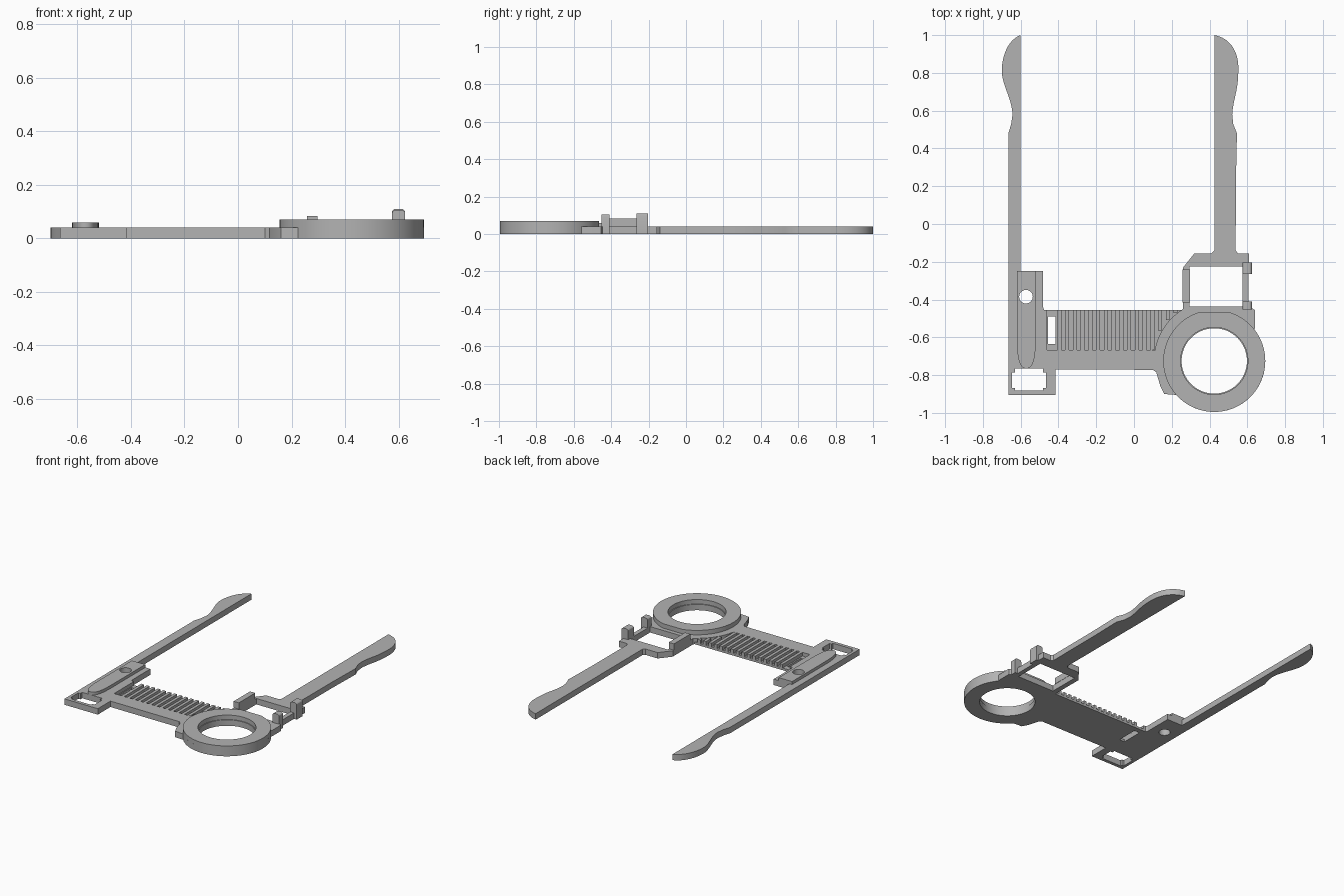
import bpy
import bmesh
from math import sin, cos, radians, sqrt
from mathutils import Vector
from mathutils.geometry import interpolate_bezier

if "Cube" in bpy.data.objects:
    bpy.data.objects.remove(bpy.data.objects["Cube"])

grey = bpy.data.materials.new("plain grey")
grey.use_nodes = True
grey.diffuse_color = (0.45, 0.45, 0.45, 1)
grey.node_tree.nodes["Principled BSDF"].inputs["Base Color"].default_value = grey.diffuse_color
parts = []


def finish(name, bm):
    mesh = bpy.data.meshes.new(name)
    bmesh.ops.recalc_face_normals(bm, faces=bm.faces)
    bm.to_mesh(mesh)
    bm.free()
    mesh.materials.append(grey)
    obj = bpy.data.objects.new(name, mesh)
    bpy.context.collection.objects.link(obj)
    parts.append(obj)
    return obj


def plate(name, z0, z1, *loops):
    """Flat plate: the first loop is the outline, the others are holes."""
    curve = bpy.data.curves.new(name, "CURVE")
    curve.dimensions = "2D"
    curve.fill_mode = "BOTH"
    curve.extrude = (z1 - z0) / 2
    for loop in loops:
        spline = curve.splines.new("POLY")
        spline.points.add(len(loop) - 1)
        for p, (x, y) in zip(spline.points, loop):
            p.co = (x, y, 0, 1)
        spline.use_cyclic_u = True
    temp = bpy.data.objects.new(name + " outline", curve)
    bpy.context.collection.objects.link(temp)
    bpy.context.view_layer.update()
    mesh = bpy.data.meshes.new_from_object(
        temp.evaluated_get(bpy.context.evaluated_depsgraph_get()))
    bm = bmesh.new()
    bm.from_mesh(mesh)
    bpy.data.objects.remove(temp)
    bpy.data.curves.remove(curve)
    bpy.data.meshes.remove(mesh)
    bmesh.ops.remove_doubles(bm, verts=bm.verts, dist=1e-5)
    bmesh.ops.translate(bm, verts=bm.verts, vec=(0, 0, (z0 + z1) / 2))
    for f in bm.faces:
        f.material_index = 0
    return finish(name, bm)


def box(name, x0, x1, y0, y1, z0, z1, round_top=0):
    bm = bmesh.new()
    bmesh.ops.create_cube(bm, size=1)
    for v in bm.verts:
        v.co = ((x0 + x1) / 2 + v.co.x * (x1 - x0),
                (y0 + y1) / 2 + v.co.y * (y1 - y0),
                (z0 + z1) / 2 + v.co.z * (z1 - z0))
    if round_top:
        edges = [e for e in bm.edges
                 if all(v.co.z > z1 - 1e-4 for v in e.verts)
                 and abs(e.verts[0].co.x - e.verts[1].co.x) < 1e-4]
        bmesh.ops.bevel(bm, geom=edges, offset=round_top, segments=3,
                        profile=0.5, affect="EDGES")
    return finish(name, bm)


def rect(x0, x1, y0, y1):
    return [(x0, y0), (x1, y0), (x1, y1), (x0, y1)]


def arc(c, r, a0, a1, n):
    return [(c[0] + r * cos(radians(a0 + (a1 - a0) * i / n)),
             c[1] + r * sin(radians(a0 + (a1 - a0) * i / n))) for i in range(n + 1)]


def circle(c, r, n=64):
    return arc(c, r, 0, 360, n)[:-1]


def bez(*pts, n=12):
    return [(p.x, p.y) for p in interpolate_bezier(*[Vector((*p, 0)) for p in pts], n)]


RING = (0.425, -0.725)
PIN = (-0.572, -0.385)
T = 0.04
shoulder = arc(RING, 0.32, 170, 122, 12)

# Main plate: both blade arms, buckle, crossbar, ring seat and square frame
outline = (
    [(-0.665, -0.905), (-0.415, -0.905), (-0.415, -0.77), (0.1, -0.772),
     (0.118, -0.785), (0.14, -0.86), (0.16, -0.9), (0.225, -0.905)]
    + arc(RING, 0.27, 222, 398, 60)
    + [(0.64, -0.55), (0.64, -0.455), (0.605, -0.435), (0.605, -0.2),
       (0.61, -0.2), (0.61, -0.155), (0.55, -0.155), (0.538, -0.14),
       (0.54, 0.25), (0.545, 0.48), (0.525, 0.53)]
    + bez((0.52, 0.58), (0.525, 0.66), (0.55, 0.7), (0.552, 0.8))
    + bez((0.552, 0.8), (0.56, 0.91), (0.51, 0.985), (0.425, 1))[1:]
    + [(0.425, -0.14), (0.41, -0.155), (0.32, -0.155), (0.26, -0.23), (0.26, -0.448)]
    + shoulder[::-1]
    + [(0.085, -0.667), (-0.46, -0.667), (-0.46, -0.455), (-0.475, -0.455),
       (-0.482, -0.44), (-0.482, -0.248), (-0.6, -0.248), (-0.6, 1)]
    + bez((-0.6, 1), (-0.66, 0.98), (-0.7, 0.9), (-0.7, 0.81))[1:]
    + bez((-0.7, 0.81), (-0.7, 0.74), (-0.645, 0.66), (-0.643, 0.58))[1:]
    + [(-0.65, 0.53), (-0.665, 0.48)])
buckle_hole = [(-0.63, -0.882), (-0.482, -0.882), (-0.482, -0.868), (-0.466, -0.868),
               (-0.466, -0.785), (-0.482, -0.785), (-0.482, -0.765), (-0.63, -0.765),
               (-0.63, -0.785), (-0.645, -0.785), (-0.645, -0.868), (-0.63, -0.868)]
plate("main_plate", 0, T, outline, buckle_hole, rect(0.295, 0.575, -0.437, -0.226),
      circle(RING, 0.173), circle(PIN, 0.036, 32))

# Raised ring with one flattened edge
plate("raised_ring", T, 0.07, arc(RING, 0.27, 105.6, 434.4, 80), circle(RING, 0.178))

# Thin floor under the ribs, with a slot at the end
floor = [(-0.46, -0.455), (-0.46, -0.667), (0.085, -0.667)] + shoulder + [(0.255, -0.455)]
plate("rib_floor", 0, 0.015, floor, rect(-0.455, -0.415, -0.635, -0.49))

# Ribs, shortened where they meet the ring shoulder
for i in range(16):
    x = -0.405 + i * 0.041
    front = -0.667
    if x + 0.02 > 0.11:
        front = max(front, RING[1] + sqrt(0.32 ** 2 - (RING[0] - x - 0.02) ** 2))
    if front < -0.46:
        box(f"rib_{i + 1}", x, x + 0.021, front, -0.455, 0.015, T)

# Raised pad on the left arm, tapering to a rounded tip
tip = (bez((-0.62, -0.6), (-0.62, -0.72), (-0.605, -0.765), (-0.57, -0.765))
       + bez((-0.57, -0.765), (-0.535, -0.765), (-0.52, -0.72), (-0.52, -0.6))[1:])
plate("arm_pad", T, 0.06, [(-0.62, -0.248)] + tip + [(-0.52, -0.248)],
      circle(PIN, 0.036, 32))

# Stop block and two clips on the square frame
box("stop_block", 0.258, 0.297, -0.415, -0.24, T, 0.083)
box("rear_clip", 0.575, 0.625, -0.265, -0.203, 0, 0.11, 0.014)
box("front_clip", 0.575, 0.625, -0.453, -0.41, 0, 0.105, 0.014)

# Smooth the curved walls, keeping corners crisp
bpy.ops.object.select_all(action="DESELECT")
for obj in parts:
    obj.select_set(True)
bpy.context.view_layer.objects.active = parts[0]
bpy.ops.object.shade_smooth_by_angle(angle=radians(25))
